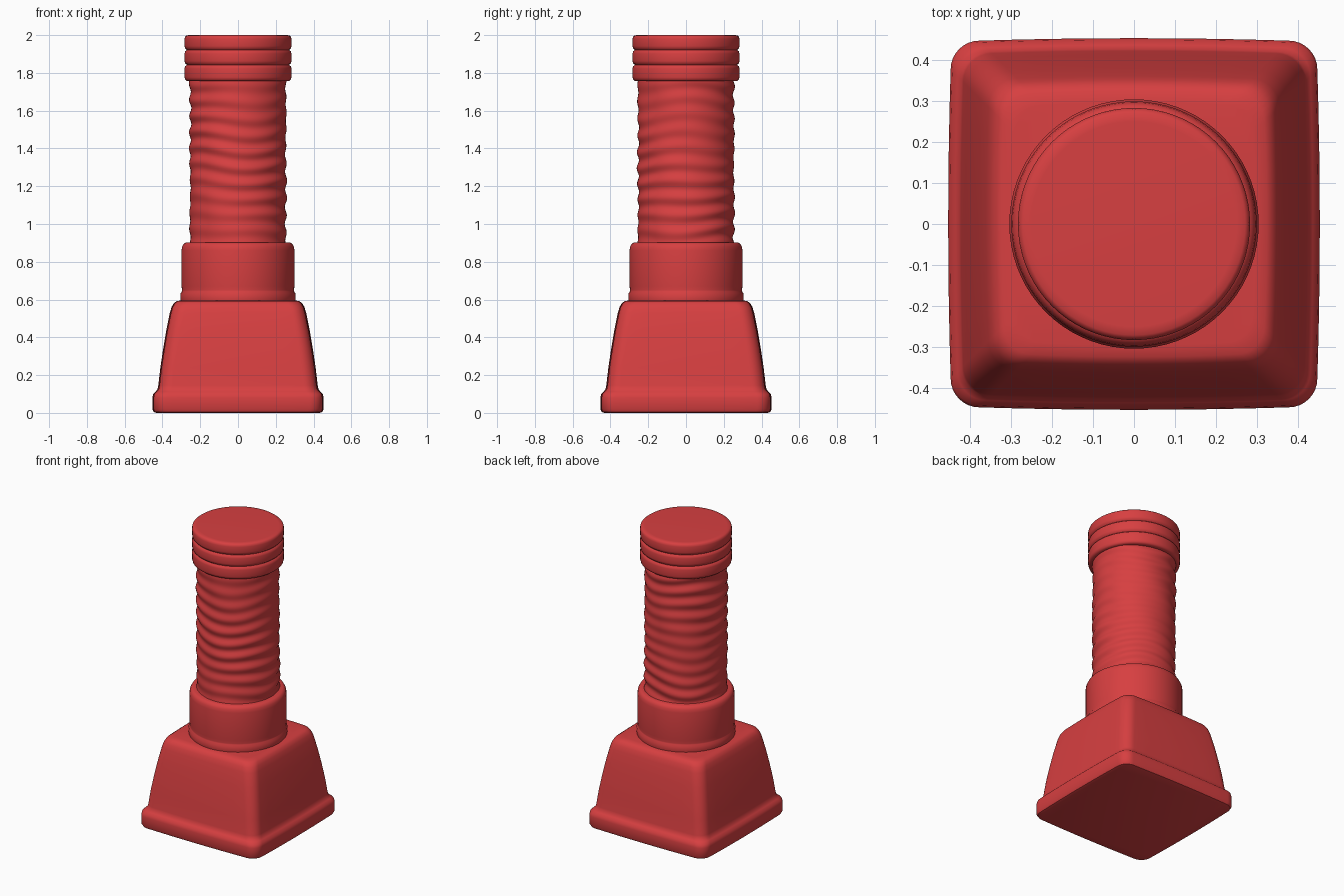
import bpy, bmesh
from math import sin, cos, pi, radians

if "Cube" in bpy.data.objects:
    bpy.data.objects.remove(bpy.data.objects["Cube"], do_unlink=True)

red = bpy.data.materials.new("warm red")
red.use_nodes = True
RED = (0.68, 0.05, 0.052, 1)
red.diffuse_color = RED
red.node_tree.nodes["Principled BSDF"].inputs["Base Color"].default_value = RED


def loft(name, rings):
    """Skin a stack of closed rings and cap both ends."""
    bm = bmesh.new()
    loops = [[bm.verts.new(p) for p in ring] for ring in rings]
    for low, high in zip(loops, loops[1:]):
        n = len(low)
        for i in range(n):
            j = (i + 1) % n
            bm.faces.new((low[i], low[j], high[j], high[i]))
    bm.faces.new(loops[0][::-1])
    bm.faces.new(loops[-1])
    mesh = bpy.data.meshes.new(name)
    bm.to_mesh(mesh)
    bm.free()
    obj = bpy.data.objects.new(name, mesh)
    bpy.context.collection.objects.link(obj)
    mesh.materials.append(red)
    bpy.ops.object.select_all(action="DESELECT")
    obj.select_set(True)
    bpy.context.view_layer.objects.active = obj
    bpy.ops.object.shade_smooth_by_angle(angle=radians(42))
    return obj


def circle(r, z, n=72):
    return [(r * cos(2 * pi * i / n), r * sin(2 * pi * i / n), z) for i in range(n)]


def rounded_square(half, z, corner, steps=8):
    """Square ring with round corners and gently bowed sides."""
    pts = []
    for q in range(4):
        for s in range(steps + 1):
            a = pi / 2 * (q + s / steps)
            cx = (half - corner) * (1 if q in (0, 3) else -1)
            cy = (half - corner) * (1 if q < 2 else -1)
            pts.append((cx + corner * cos(a), cy + corner * sin(a), z))
        a = pi / 2 * (q + 1)
        for t in (0.75, 0.5, 0.25, 0, -0.25, -0.5, -0.75):
            along, out = (half - corner) * t, half + 0.006 * (1 - t * t)
            pts.append((out * cos(a) + along * sin(a),
                        out * sin(a) - along * cos(a), z))
    return pts


# Square flared base with a rounded foot rim
base_profile = [(0.425, 0), (0.44, 0.005), (0.447, 0.02), (0.447, 0.08),
                (0.443, 0.1), (0.43, 0.113), (0.42, 0.125), (0.416, 0.145),
                (0.405, 0.24), (0.39, 0.34), (0.373, 0.44), (0.355, 0.53),
                (0.345, 0.562), (0.333, 0.582), (0.318, 0.592), (0.29, 0.596)]
loft("base", [rounded_square(h, z, 0.07) for h, z in base_profile])

# Round collar with a thin flange at its foot
collar_profile = [(0.3, 0.58), (0.304, 0.6), (0.304, 0.632), (0.297, 0.643),
                  (0.296, 0.65), (0.299, 0.67), (0.299, 0.86), (0.296, 0.88),
                  (0.288, 0.895), (0.275, 0.902), (0.23, 0.9)]
loft("collar", [circle(r, z) for r, z in collar_profile])


# Wrinkled grip, ripples drifting in height and strength around the shaft
def grip_ring(z, n=72):
    ring = []
    for i in range(n):
        a = 2 * pi * i / n
        drift = 0.8 * sin(2 * a + 3 * z) + 0.7 * sin(3 * a - 5 * z)
        depth = 0.0042 + 0.0018 * sin(a + 7 * z)
        r = 0.254 + depth * sin(2 * pi * z / 0.086 + drift) \
            + 0.0015 * sin(5 * a + 17 * z)
        ring.append((r * cos(a), r * sin(a), z))
    return ring


STEPS = 100
loft("grip", [grip_ring(0.88 + 0.9 * k / STEPS) for k in range(STEPS + 1)])

# End cap made of three stacked bands with fine grooves between them
cap_profile = [(0.25, 1.757)]
for low, high in ((1.757, 1.843), (1.843, 1.922), (1.922, 2.0)):
    cap_profile += [(0.271, low), (0.28, low + 0.008), (0.283, low + 0.02),
                    (0.283, high - 0.02), (0.28, high - 0.008), (0.271, high - 0.001)]
cap_profile += [(0.25, 2.0)]
loft("end_cap", [circle(r, z) for r, z in cap_profile])
